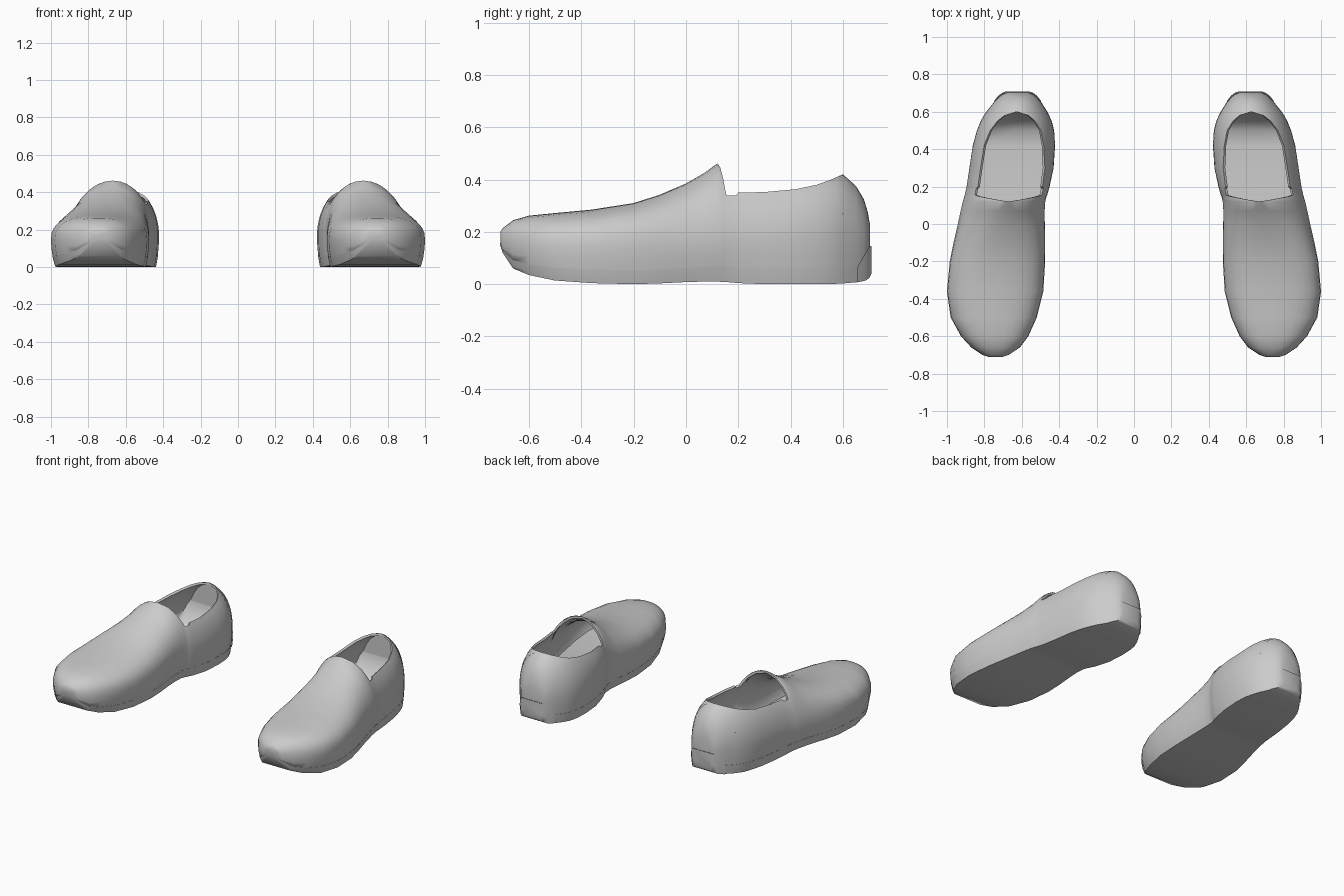
import bpy, bmesh, math

if "Cube" in bpy.data.objects:
    bpy.data.objects.remove(bpy.data.objects["Cube"], do_unlink=True)

grey = bpy.data.materials.new("plain_grey")
grey.use_nodes = True
colour = (0.6, 0.6, 0.6, 1)
grey.diffuse_color = colour
grey.node_tree.nodes["Principled BSDF"].inputs["Base Color"].default_value = colour

# Stations from toe to heel: y, inner edge x, outer edge x, underside z, crown z
STATIONS = [
    (-.71, .70, .78, .15, .20), (-.70, .67, .81, .12, .215),
    (-.66, .61, .87, .06, .245), (-.6, .565, .925, .035, .262),
    (-.5, .52, .98, .014, .272), (-.36, .485, 1, .004, .285),
    (-.2, .475, .985, 0, .31), (-.1, .475, .965, .003, .342),
    (0, .477, .942, .008, .385), (.07, .478, .927, .01, .425),
    (.12, .475, .915, .01, .462), (.131, .473, .912, .009, .462),
    (.142, .47, .909, .009, .462), (.148, .469, .907, .008, .462),
    (.155, .465, .905, .008, .462),
    (.19, .455, .897, .005, .46), (.2, .452, .895, .004, .46),
    (.3, .43, .88, 0, .455), (.42, .422, .862, 0, .452),
    (.5, .427, .84, 0, .45), (.55, .44, .82, 0, .44),
    (.58, .453, .803, .002, .43), (.6, .463, .79, .003, .42),
    (.65, .495, .75, .007, .375), (.68, .522, .722, .014, .325),
    (.695, .543, .7, .024, .275), (.703, .565, .68, .04, .23)]
# Height of the opening edge wherever the crown is cut away
RIM = {.131: .445, .142: .405, .148: .37, .155: .338, .19: .338, .2: .35,
       .3: .352, .42: .363, .5: .38, .55: .398, .58: .411}
WALL = .014
ARC = 8


class Section:
    """Cross-section of the shoe at one station."""
    def __init__(self, y, inner, outer, bottom, crown):
        self.y, self.bottom, self.crown = y, bottom, crown
        self.centre, self.wide = (inner + outer) / 2, (outer - inner) / 2
        # Instep leans towards the inner side
        self.lean = .025 * max(0, 1 - abs(y - .12) / .3)
        # Widest level sits lower at the front
        self.waist = max(min(.165, max(.145, .155 + .1 * y)), bottom + .025)
        self.base = self.wide * (.92 - 2.5 * bottom)
        self.seam = self.lower(.36)
        self.open = y in RIM
        # Boxy toe fading to a round arch at the instep
        self.power = min(1, max(.8, .92 + y))
        self.end = math.pi / 2
        if self.open:
            rise = (RIM[y] - self.waist) / (crown - self.waist)
            self.end = math.asin(rise ** (1 / self.power))

    def lower(self, f):
        bulge = 1 - (1 - f) ** 2
        return (self.base + (self.wide - self.base) * bulge,
                self.bottom + (self.waist - self.bottom) * f)

    def arch(self, inset):
        points = []
        for i in range(ARC + 1):
            t = self.end * i / ARC
            c = max(0, math.cos(t)) ** self.power if t < 1.57 else 0
            rise = (self.crown - inset - self.waist) * math.sin(t) ** self.power
            points.append(((self.wide - inset) * c, self.waist + rise))
        return points

    def outside(self):
        return [(0, self.seam[1]), self.seam, self.lower(.65)] + self.arch(0)

    def inside(self):
        # Footbed curls up into the heel
        floor = self.seam[1] + .05 + .15 * max(0, (self.y - .48) / .12) ** 2
        wall = [(x, max(z, floor + .01)) for x, z in self.arch(WALL)[::-1]]
        return wall + [(self.seam[0] - 2 * WALL, floor), (0, floor)]

    def place(self, bm, foot, x, z, shift=0):
        tilt = self.lean * max(0, z - self.waist) / (self.crown - self.waist)
        return bm.verts.new((foot * (self.centre - tilt + x), self.y + shift, z))


SECTIONS = [Section(*row) for row in STATIONS]


def finish(bm, name):
    bmesh.ops.remove_doubles(bm, verts=bm.verts, dist=1e-4)
    bmesh.ops.holes_fill(bm, edges=[e for e in bm.edges if e.is_boundary], sides=0)
    bmesh.ops.recalc_face_normals(bm, faces=bm.faces)
    mesh = bpy.data.meshes.new(name)
    bm.to_mesh(mesh)
    bm.free()
    mesh.materials.append(grey)
    obj = bpy.data.objects.new(name, mesh)
    bpy.context.collection.objects.link(obj)
    bpy.ops.object.select_all(action="DESELECT")
    obj.select_set(True)
    bpy.context.view_layer.objects.active = obj
    bpy.ops.object.shade_smooth_by_angle(angle=math.radians(48))


def skin(bm, rows):
    for a, b in zip(rows, rows[1:]):
        for i in range(len(a) - 1):
            bm.faces.new((a[i], a[i + 1], b[i + 1], b[i]))


def upper(name, foot):
    """Thin-walled shoe body with an open collar."""
    bm = bmesh.new()
    hollow = [i for i, s in enumerate(SECTIONS) if -.55 < s.y < .61]
    for side in (-1, 1):
        def row(s, points):
            return [s.place(bm, foot, side * x, z) for x, z in points]
        outer = [row(s, s.outside()) for s in SECTIONS]
        inner = {i: row(SECTIONS[i], SECTIONS[i].inside()) for i in hollow}
        skin(bm, outer)
        skin(bm, list(inner.values()))
        # Collar edge joining outside and lining
        for i in hollow[:-1]:
            if SECTIONS[i].open or SECTIONS[i + 1].open:
                bm.faces.new((outer[i][-1], outer[i + 1][-1], inner[i + 1][0], inner[i][0]))
    finish(bm, name)


def band(name, foot, sections, tops, out, shift):
    """Solid strip around the lower body, with its own top level per station."""
    bm = bmesh.new()
    rows = []
    for s, top in zip(sections, tops):
        half = [s.lower(top * f) for f in (0, .33, .67, 1)]
        ring = [(x + out, z) for x, z in half]
        ring += [(-x, z) for x, z in reversed(ring)]
        row = [s.place(bm, foot, x, z, math.copysign(shift, s.y)) for x, z in ring]
        rows.append(row + row[:1])
    skin(bm, rows)
    finish(bm, name)


for label, foot in (("left", 1), ("right", -1)):
    upper(label + "_upper", foot)
    band(label + "_sole", foot, SECTIONS, [.37] * len(SECTIONS), .001, .001)
    band(label + "_heel_tab", foot, SECTIONS[-4:], (.38, .7, .85, .85), .004, .006)
